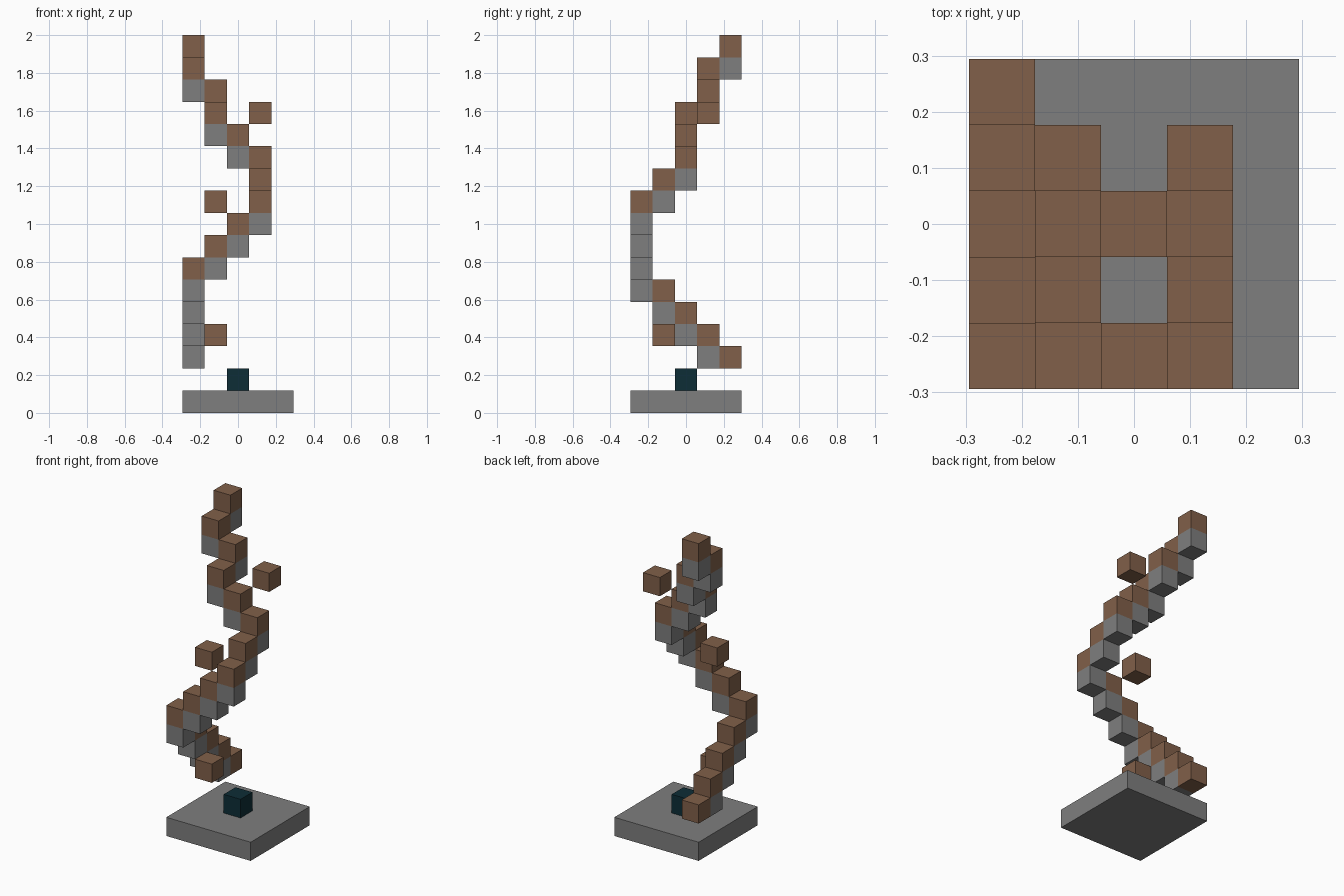
import bpy
import bmesh
from mathutils import Matrix, Vector

U = 2 / 17  # edge of one block

old = bpy.data.objects.get("Cube")
if old:
    bpy.data.objects.remove(old, do_unlink=True)


def make_material(name, rgb):
    mat = bpy.data.materials.new(name)
    mat.use_nodes = True
    mat.diffuse_color = (*rgb, 1)
    mat.node_tree.nodes["Principled BSDF"].inputs["Base Color"].default_value = (*rgb, 1)
    return mat


stone = make_material("stone grey", (0.21, 0.21, 0.21))
wood = make_material("wood brown", (0.22, 0.117, 0.067))
teal = make_material("dark teal", (0.004, 0.026, 0.037))


def add_block(name, cell, mat, size=(1, 1, 1)):
    """Box centred on a grid column, resting on the given layer."""
    bm = bmesh.new()
    bmesh.ops.create_cube(bm, size=U, matrix=Matrix.Diagonal((*size, 1)))
    mesh = bpy.data.meshes.new(name)
    bm.to_mesh(mesh)
    bm.free()
    mesh.materials.append(mat)
    obj = bpy.data.objects.new(name, mesh)
    obj.location = Vector((cell[0], cell[1], cell[2] + 0.5)) * U
    bpy.context.collection.objects.link(obj)
    return obj


# Base slab and the dark block at its middle
add_block("base_slab", (0, 0, 0), stone, (5, 5, 1))
add_block("centre_block", (0, 0, 1), teal)

# Winding stair: each step rises one layer; a grey support sits under the next step
path = [(-2, 2), (-2, 1), (-2, 0), (-2, -1), (-2, -2), (-1, -2), (0, -2), (1, -2),
        (1, -1), (1, 0), (0, 0), (-1, 0), (-1, 1), (-2, 1), (-2, 2)]
for n, (x, y) in enumerate(path):
    layer = n + 2
    add_block(f"stair_step_{n + 1}", (x, y, layer), wood)
    if n + 1 < len(path):
        add_block(f"stair_support_{n + 1}", (*path[n + 1], layer), stone)

# Loose floating blocks
for n, cell in enumerate([(-1, -1, 3), (-1, -1, 9), (1, 1, 13)]):
    add_block(f"floating_block_{n + 1}", cell, wood)
